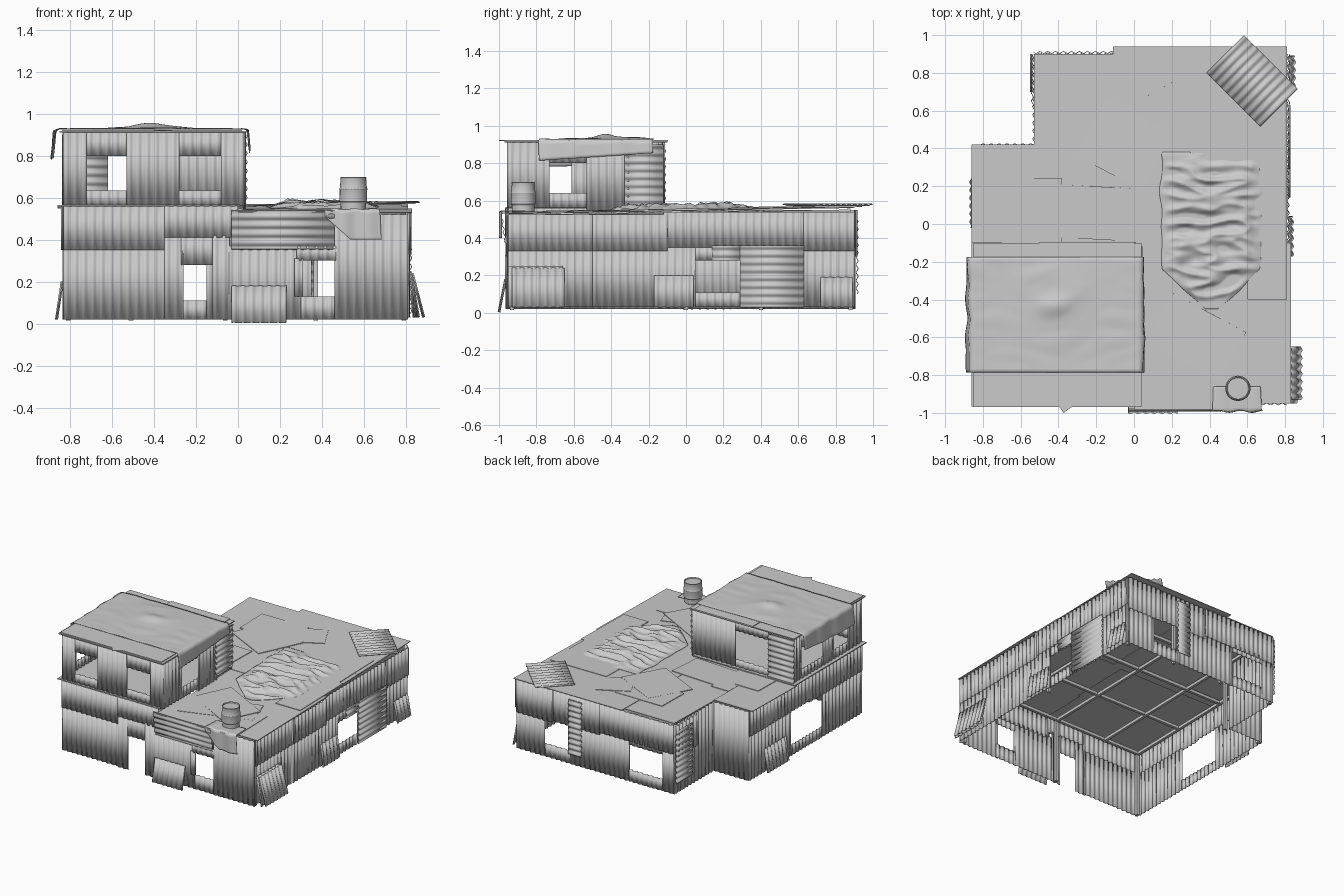
import bpy, bmesh, math, random
from mathutils import Vector, Matrix, noise

if "Cube" in bpy.data.objects:
    bpy.data.objects.remove(bpy.data.objects["Cube"])

random.seed(4)
PERIOD, AMP = 0.042, 0.005


def make(name, verts, faces, thick=0.0, smooth=True):
    me = bpy.data.meshes.new(name)
    me.from_pydata([tuple(v) for v in verts], [], faces)
    ob = bpy.data.objects.new(name, me)
    bpy.context.collection.objects.link(ob)
    if smooth:
        me.polygons.foreach_set("use_smooth", [True] * len(me.polygons))
    if thick:
        m = ob.modifiers.new("thickness", "SOLIDIFY")
        m.thickness, m.offset = thick, 0
    return ob


def sheet(name, o, u, v, w, h, horiz=False, amp=AMP):
    """Corrugated sheet from corner o, along u (w) and v (h); ribs run along v, or along u if horiz."""
    if horiz:
        u, v, w, h = v, u, h, w
    n = u.cross(v).normalized()
    k = max(8, int(w / PERIOD * 8))
    verts = []
    for i in range(k + 1):
        s = w * i / k
        p = o + u * s + n * amp * math.sin(s / PERIOD * math.tau)
        verts += [p, p + v * h]
    make(name, verts, [(2*i, 2*i+2, 2*i+3, 2*i+1) for i in range(k)], 0.004)


def box(name, c, size, rot=(0, 0, 0)):
    bpy.ops.mesh.primitive_cube_add(size=1, location=c, rotation=rot)
    ob = bpy.context.object
    ob.name, ob.scale = name, size


def cloth(name, nx, ny, f):
    verts = [f(i / nx, j / ny) for j in range(ny + 1) for i in range(nx + 1)]
    a = nx + 1
    make(name, verts, [(j*a+i, j*a+i+1, j*a+a+i+1, j*a+a+i) for j in range(ny) for i in range(nx)], 0.003)


X, Y = Vector((1, 0, 0)), Vector((0, 1, 0))
PLANES = {  # base point, direction along wall, outward normal
    "front": (Vector((0, -0.95, 0)), X, -Y), "right": (Vector((0.81, 0, 0)), Y, X),
    "back": (Vector((0, 0.9, 0)), X, Y), "left": (Vector((-0.83, 0, 0)), Y, -X),
    "notch_side": (Vector((-0.53, 0, 0)), Y, -X), "notch_back": (Vector((0, 0.42, 0)), X, Y),
    "upper_right": (Vector((0.03, 0, 0)), Y, X), "upper_back": (Vector((0, -0.12, 0)), X, Y),
}


def panel(wall, name, a0, a1, z0, z1, bot=0.0, top=None, horiz=False):
    """Wall sheet; bot and top are its distances out from the wall plane."""
    base, u, n = PLANES[wall]
    top = bot if top is None else top
    o = base + u * a0 + n * bot + Vector((0, 0, z0))
    v = n * (top - bot) + Vector((0, 0, z1 - z0))
    sheet(f"{wall}_{name}", o, u, v.normalized(), a1 - a0, v.length, horiz)


def wall(side, *rows, name="wall_sheet"):
    for r in rows:
        panel(side, name, *r)


# Front wall: door, window, patches
wall("front", (-.83, -.33, .02, .37), (-.83, -.33, .35, .56, .007), (-.35, 0, .41, .56, .012),
     (-.35, -.26, .02, .42, .008), (-.27, -.12, .28, .42, .006), (-.12, -.04, .02, .42, .008),
     (-.05, .30, .02, .37), (.30, .475, .02, .13), (.28, .48, .30, .37, .006), (.46, .81, .02, .52, .003),
     (.27, .31, .13, .31, .01), (0, .47, .35, .53))
panel("front", "louvre_sheet", -.03, .46, .355, .54, .012, .04, True)
panel("front", "leaning_sheet", -.03, .23, .004, .18, .05, .015)

# Right wall
wall("right", (-.95, -.5, .03, .35), (-.5, .05, .03, .35, .004), (.05, .29, .03, .11), (.05, .29, .28, .35),
     (.29, .9, .03, .35), (-.95, -.5, .33, .525, .006), (-.5, -.1, .33, .525, .01),
     (-.12, .63, .35, .54, .006), (.63, .9, .33, .54, .009))
panel("right", "cross_sheet", .29, .63, .03, .36, .012, None, True)
panel("right", "cross_lintel", .14, .29, .28, .36, .012, None, True)
for a0, a1, z0, z1, b in ((-.95, -.66, .03, .25, .05), (-.17, .04, .03, .2, .03), (.72, .89, .03, .19, .04)):
    panel("right", "leaning_sheet", a0, a1, z0, z1, b, .01)
panel("right", "leaning_sheet_outer", -.93, -.65, .03, .24, .075, .02)

# Back wall, with two windows
wall("back", (-.53, -.43, .02, .35), (-.43, -.15, .02, .11), (-.43, -.15, .30, .36), (-.15, .35, .02, .35),
     (.35, .57, .02, .12), (.57, .81, .02, .35), (-.53, .1, .33, .55, .008), (.1, .5, .31, .55, .004),
     (.5, .81, .3, .55, .009))
panel("back", "cross_sheet", .25, .36, .1, .52, .015, None, True)

# Left wall and the notched back-left corner
wall("left", (-.95, -.46, .02, .36), (-.46, -.09, .02, .1), (-.09, .42, .02, .36), (-.95, -.3, .35, .56, .007),
     (-.32, .42, .36, .55, .004))
panel("left", "leaning_sheet", -.02, .24, .02, .2, .035, .008)
wall("notch_side", (.42, .9, .02, .55), (.62, .9, .3, .54, .008))
panel("notch_side", "cross_sheet", .7, .9, .1, .5, .014, None, True)
wall("notch_back", (-.83, -.53, .02, .55))

# Upper storey: front, left, right and back sheets around the windows
up = dict(name="upper_wall_sheet")
wall("front", (-.83, -.72, .56, .91), (-.72, -.53, .56, .635), (-.72, -.53, .8, .91), (-.53, -.28, .56, .91),
     (-.28, -.08, .56, .635), (-.28, -.08, .8, .91), (-.08, .03, .56, .91), **up)
wall("left", (-.95, -.78, .56, .91), (-.78, -.61, .56, .635), (-.78, -.22, .8, .91), (-.61, -.48, .56, .81),
     (-.48, -.22, .56, .635), (-.22, -.12, .56, .91), **up)
wall("upper_right", (-.95, -.73, .56, .91), (-.73, -.53, .56, .64), (-.73, -.53, .8, .91),
     (-.53, -.3, .54, .91), **up)
panel("upper_right", "cross_sheet", -.33, -.12, .57, .9, .008, None, True)
wall("upper_back", (-.34, .03, .55, .91), (-.62, -.34, .84, .91), (-.62, -.34, .55, .62), **up)
panel("upper_back", "cross_sheet", -.84, -.62, .56, .9, .006, None, True)


# Main roof: overlapping flat sheets on a slight slope
def roof_z(y):
    return 0.547 + 0.018 * y


def roof(name, x0, x1, y0, y1, dz=0.0, turn=0.0):
    cx, cy = (x0 + x1) / 2, (y0 + y1) / 2
    box(name, (cx, cy, roof_z(cy) + dz), (x1 - x0, y1 - y0, 0.005), (0.018, 0, math.radians(turn)))


for r in ((-.53, .1, -.12, .9), (-.11, .81, .3, .94, .004), (.02, .83, -.95, -.1), (-.1, .81, -.12, .4, .003),
          (0, .67, -.99, -.6, .004), (-.86, -.53, -.12, .42, .006), (-.53, -.38, -.1, .24, .008)):
    roof("main_roof_sheet", *r)
for r in ((-.44, -.02, -.08, .2, .008, -3), (-.25, .15, .25, .6, .009, -27), (-.3, .1, .45, .72, .007),
          (.05, .3, .5, .72, .009, 28), (.3, .78, .1, .54, .008), (.1, .55, -.75, -.45, .008, -28),
          (.05, .6, -.8, -.55, .006, 18), (.6, .81, -.4, .12, .008), (-.7, -.5, -.1, .12, .012)):
    roof("roof_patch", *r)
box("storey_floor", (-.425, -.53, .562), (.87, .87, .008))
box("upper_roof", (-.405, -.535, .914), (.89, .87, .008))
for x0, x1, y0, y1, t in ((-.84, .02, -.96, -.78, 0), (-.42, -.28, -.97, -.85, 35), (-.5, 0, -.3, -.095, 0)):
    box("upper_roof_patch", ((x0+x1)/2, (y0+y1)/2, .921), (x1-x0, y1-y0, .005), (0, 0, math.radians(t)))

# Loose corrugated sheet lying on the back right corner
d = Vector((1, 1, 0)).normalized()
e = Vector((1, -1, 0)).normalized()
sheet("loose_roof_sheet", Vector((.385, .80, .578)), d, e, .28, .40, True)

# Joists and posts
for y in (-.92, -.47, -.02, .4, .87):
    x0 = -.82 if y < .41 else -.52
    box("cross_joist", ((x0 + .8) / 2, y, roof_z(y) - .016), (.8 - x0, .02, .022))
for x in (-.81, -.5, -.06, .37, .79):
    y1 = .41 if x < -.6 else .88
    box("long_joist", (x, (y1 - .93) / 2, .525), (.02, y1 + .93, .022), (.018, 0, 0))
for x, y in ((-.81, -.93), (-.81, .4), (-.51, .88), (-.51, .4), (.79, .88), (.79, -.93),
             (-.06, -.93), (.37, .88), (.79, 0), (-.06, .88)):
    box("post", (x, y, .27), (.022, .022, .51))
for x, y in ((-.81, -.93), (.01, -.93), (-.81, -.14), (.01, -.14)):
    box("upper_post", (x, y, .735), (.02, .02, .35))


# Tarp over the upper roof, hanging down both sides
def upper_tarp(u, v):
    y = -.785 + .61 * v
    wob = noise.noise(Vector((u * 5, y * 9, 0)))
    left, right = .11 + .04 * v * (1 - v) + .03 * (1 - v), .07 + .04 * (1 - v)
    s = -.86 - left + u * (.90 + left + right)
    if s < -.86:
        d = -.86 - s
        return (-.86 - .012 - .12 * d + .012 * wob, y, .924 - d)
    if s > .04:
        d = s - .04
        return (.04 + .008 + .06 * d + .008 * wob, y + .01 * wob, .924 - d)
    bump = math.exp(-((s + .4) ** 2 / .03 + (y + .38) ** 2 / .03)) * .016
    return (s, y, .927 + bump * (1 + wob) + .006 * abs(wob))


cloth("upper_roof_tarp", 70, 36, upper_tarp)


# Crumpled tarp on the main roof, narrowing to the front
def heap_tarp(u, v):
    y = -.45 + .83 * v
    k = min(1, .12 + (y + .45) / .24)
    x = .41 + (u - .5) * .53 * k + .02 * noise.noise(Vector((u * 3, v * 6, 5)))
    r = 1 - abs(noise.noise(Vector((x * 5, y * 13, 2)))) * 2.2
    fine = noise.noise(Vector((x * 14, y * 22, 7)))
    edge = min(1, 6 * min(u, 1 - u, v, 1 - v))
    return (x, y, roof_z(y) + .008 + edge * max(0, .030 * r + .010 * fine))


cloth("crumpled_tarp", 70, 100, heap_tarp)


# Small tarp draped over the front edge beneath the barrel
def front_tarp(u, v):
    drop = .03 + .11 * min(1, u * 2.2)
    s = v * (.13 + drop)
    wave = math.sin(u * 14) * .006
    x = .42 + .25 * u + .02 * v * (u - .3)
    if s < .13:
        return (x, -.86 - s, .543 + .004 * abs(math.sin(u * 9)))
    return (x, -.992 + wave, .54 - (s - .13))


cloth("front_tarp", 36, 24, front_tarp)

# Ribbed barrel, turned from a profile
prof = [(0, .537), (.056, .537), (.060, .541), (.061, .575), (.066, .582), (.066, .588), (.065, .635),
        (.067, .641), (.064, .650), (.061, .690), (.063, .697), (.058, .699), (.056, .690), (0, .690)]
N = 28
verts = [(.55 + r * math.cos(i / N * math.tau), -.87 + r * math.sin(i / N * math.tau), z)
         for r, z in prof for i in range(N)]
faces = [(j*N+i, j*N+(i+1) % N, j*N+N+(i+1) % N, j*N+N+i) for j in range(len(prof)-1) for i in range(N)]
barrel = make("barrel", verts, faces)
bm = bmesh.new()
bm.from_mesh(barrel.data)
bmesh.ops.remove_doubles(bm, verts=bm.verts, dist=.0005)
bm.to_mesh(barrel.data)
bm.free()
bpy.ops.object.select_all(action="DESELECT")
barrel.select_set(True)
bpy.context.view_layer.objects.active = barrel
bpy.ops.object.shade_smooth_by_angle()
